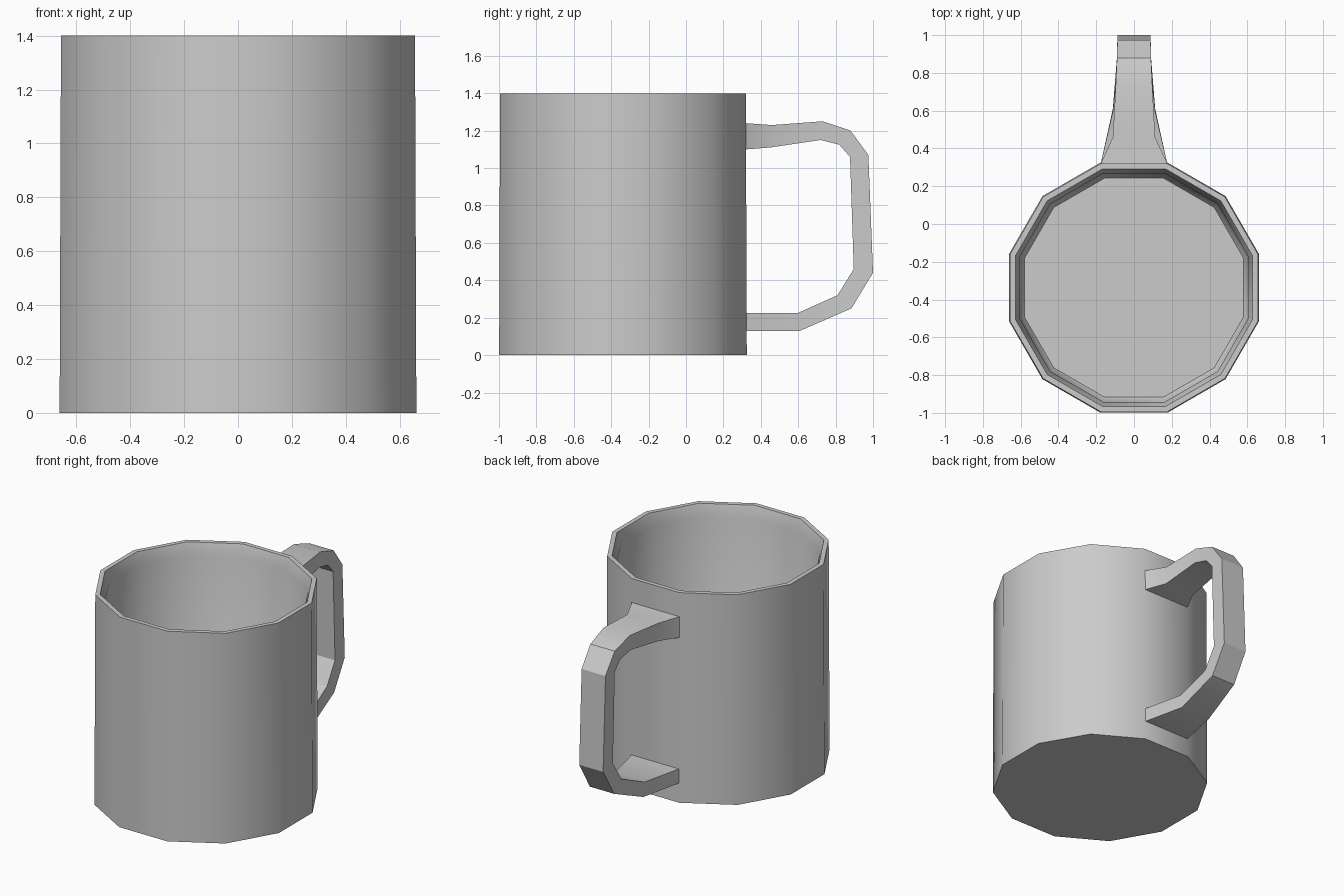
import bpy, bmesh, math

if "Cube" in bpy.data.objects:
    bpy.data.objects.remove(bpy.data.objects["Cube"])

SIDES = 12
CENTER_Y = -0.337


def make_object(name, bm, angle):
    bmesh.ops.recalc_face_normals(bm, faces=bm.faces)
    mesh = bpy.data.meshes.new(name)
    bm.to_mesh(mesh)
    bm.free()
    obj = bpy.data.objects.new(name, mesh)
    bpy.context.collection.objects.link(obj)
    bpy.ops.object.select_all(action='DESELECT')
    obj.select_set(True)
    bpy.context.view_layer.objects.active = obj
    bpy.ops.object.shade_smooth_by_angle(angle=math.radians(angle))
    return obj


def bridge(bm, rings):
    for a, b in zip(rings, rings[1:]):
        n = len(a)
        for i in range(n):
            j = (i + 1) % n
            bm.faces.new((a[i], a[j], b[j], b[i]))


# Cup: twelve-sided wall, rim, tapered inside and floor (flat-to-centre distance, z)
cup_profile = [(0.662, 0.0), (0.657, 1.4), (0.628, 1.4), (0.605, 1.32),
               (0.605, 0.12), (0.58, 0.08)]
bm = bmesh.new()
rings = []
for apothem, z in cup_profile:
    r = apothem / math.cos(math.pi / SIDES)
    angles = [2 * math.pi * (i + 0.5) / SIDES for i in range(SIDES)]
    rings.append([bm.verts.new((r * math.cos(a), CENTER_Y + r * math.sin(a), z))
                  for a in angles])
bridge(bm, rings)
bm.faces.new(rings[0])
bm.faces.new(rings[-1])
make_object("cup", bm, 40)

# Handle: rectangular sections (outer y, outer z, inner y, inner z, half width)
handle_sections = [
    (0.32, 1.24, 0.32, 1.10, 0.176),
    (0.46, 1.23, 0.45, 1.11, 0.112),
    (0.73, 1.25, 0.72, 1.15, 0.097),
    (0.88, 1.20, 0.82, 1.125, 0.09),
    (0.975, 1.07, 0.877, 1.06, 0.088),
    (1.0, 0.44, 0.897, 0.46, 0.088),
    (0.885, 0.25, 0.81, 0.32, 0.09),
    (0.61, 0.13, 0.597, 0.225, 0.112),
    (0.32, 0.13, 0.32, 0.225, 0.176),
]
bm = bmesh.new()
rings = []
for oy, oz, iy, iz, w in handle_sections:
    rings.append([bm.verts.new(p) for p in
                  ((-w, oy, oz), (w, oy, oz), (w, iy, iz), (-w, iy, iz))])
bridge(bm, rings)
make_object("handle", bm, 30)
